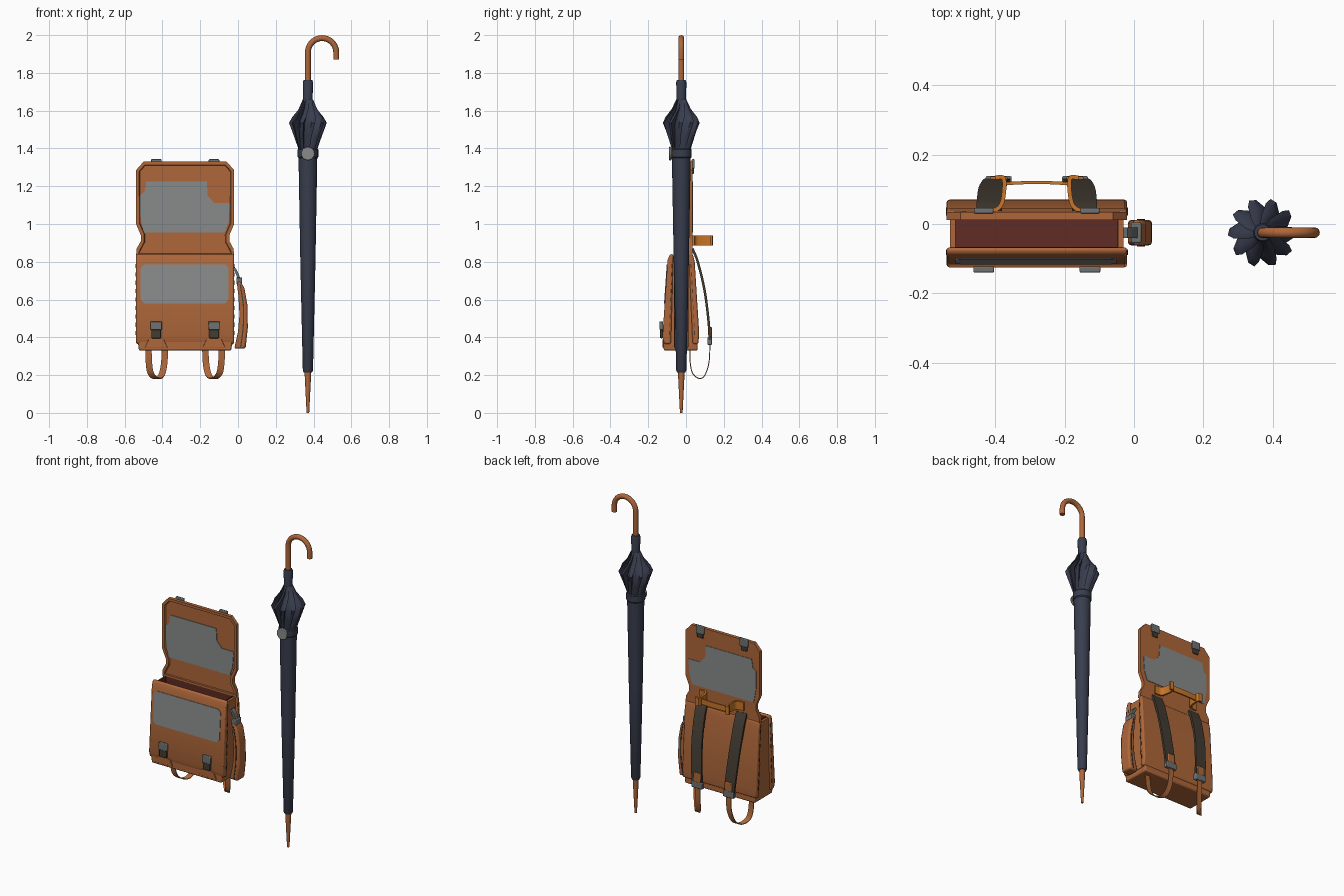
import bpy, bmesh, math
from mathutils import Vector

if "Cube" in bpy.data.objects:
    bpy.data.objects.remove(bpy.data.objects["Cube"])


def material(name, rgb):
    m = bpy.data.materials.new(name)
    m.use_nodes = True
    m.diffuse_color = (*rgb, 1)
    m.node_tree.nodes["Principled BSDF"].inputs["Base Color"].default_value = (*rgb, 1)
    return m


LEATHER = material("brown leather", (.42, .135, .042))
HANDLE = material("orange leather", (.58, .18, .022))
CLOTH = material("navy cloth", (.04, .047, .075))
PANEL = material("grey panel", (.25, .26, .26))
METAL = material("steel", (.16, .17, .17))
PAD = material("dark webbing", (.055, .045, .032))
LINING = material("dark red lining", (.12, .025, .018))
MID = -.28  # centre plane of the bag


def finish(name, bm, mat, bevel=0, smooth=True):
    bmesh.ops.recalc_face_normals(bm, faces=bm.faces)
    me = bpy.data.meshes.new(name)
    bm.to_mesh(me)
    bm.free()
    ob = bpy.data.objects.new(name, me)
    bpy.context.collection.objects.link(ob)
    me.materials.append(mat)
    if bevel:
        mod = ob.modifiers.new("Bevel", "BEVEL")
        mod.width, mod.segments, mod.limit_method = bevel, 2, "ANGLE"
    if smooth:
        bpy.ops.object.select_all(action="DESELECT")
        ob.select_set(True)
        bpy.context.view_layer.objects.active = ob
        bpy.ops.object.shade_smooth_by_angle(angle=math.radians(35))
    return ob


def extrude(name, pts, axis, a, b, mat, bevel=0, lean=0):
    """Push a flat outline from a to b along an axis; lean tilts it back with height."""
    bm = bmesh.new()
    def place(p, d):
        v = {"x": (d, *p), "y": (p[0], d, p[1]), "z": (*p, d)}[axis]
        return (v[0], v[1] + lean * v[2], v[2])
    rings = [[bm.verts.new(place(p, d)) for p in pts] for d in (a, b)]
    bm.faces.new(rings[0])
    bm.faces.new(rings[1])
    for i in range(len(pts)):
        j = (i + 1) % len(pts)
        bm.faces.new((rings[0][i], rings[0][j], rings[1][j], rings[1][i]))
    return finish(name, bm, mat, bevel)


def box(name, c, s, mat, bevel=.004):
    x, y, z = (v / 2 for v in s)
    pts = [(c[0] - x, c[2] - z), (c[0] + x, c[2] - z), (c[0] + x, c[2] + z), (c[0] - x, c[2] + z)]
    return extrude(name, pts, "y", c[1] - y, c[1] + y, mat, bevel)


def smooth_path(pts, n=5):
    p = [Vector(q) for q in pts]
    p = [2 * p[0] - p[1]] + p + [2 * p[-1] - p[-2]]
    out = []
    for a, b, c, d in zip(p, p[1:], p[2:], p[3:]):
        for k in range(n):
            t = k / n
            out.append(.5 * (2 * b + (c - a) * t + (2 * a - 5 * b + 4 * c - d) * t * t
                             + (3 * b - a - 3 * c + d) * t ** 3))
    return out + [p[-2]]


def ribbon(name, pts, width, thick, mat, side=(1, 0, 0)):
    path, w, bm, rings = smooth_path(pts), Vector(side) * width / 2, bmesh.new(), []
    for i, p in enumerate(path):
        tangent = path[min(i + 1, len(path) - 1)] - path[max(i - 1, 0)]
        n = w.cross(tangent).normalized() * thick / 2
        rings.append([bm.verts.new(p + q) for q in (w + n, w - n, -w - n, n - w)])
    for r, s in zip(rings, rings[1:]):
        for i in range(4):
            bm.faces.new((r[i], r[i - 1], s[i - 1], s[i]))
    bm.faces.new(rings[0])
    bm.faces.new(rings[-1])
    return finish(name, bm, mat)


def lathe(name, centre, rings, mat, blades=0):
    """Stack rings of (height, inner radius, outer radius, twist); blades make folded pleats."""
    bm, loops = bmesh.new(), []
    for z, r0, r1, twist in rings:
        loop = []
        for i in range(blades or 6):
            for f, t in ((0, 0), (.4, .45), (.8, .9), (1.12, 1)) if blades else ((k / 4, 0) for k in range(4)):
                a = twist + (i + f) * math.tau / (blades or 6)
                r = r0 + (r1 - r0) * t if r1 > r0 else r0
                if r1 == r0 and f > 1:
                    a -= .2 * math.tau / blades
                loop.append(bm.verts.new((centre[0] + r * math.cos(a), centre[1] + r * math.sin(a), z)))
        loops.append(loop)
    for a, b in zip(loops, loops[1:]):
        for i in range(len(a)):
            bm.faces.new((a[i - 1], a[i], b[i], b[i - 1]))
    bm.faces.new(loops[0])
    bm.faces.new(loops[-1])
    return finish(name, bm, mat)


# Bag shells, gussets and base
front = [(-.115, .365), (-.125, .40), (-.097, .81), (-.085, .84), (-.067, .84), (-.08, .365)]
back = [(.065, .365), (.07, .42), (.046, .8), (.036, .84), (.015, .84), (.035, .365)]
extrude("front_shell", front, "x", MID - .26, MID + .26, LEATHER, .008)
extrude("back_shell", back, "x", MID - .26, MID + .26, LEATHER, .008)
gusset = [(-.1, .36), (-.08, .825), (.025, .825), (.05, .36)]
for s in (-1, 1):
    extrude("gusset", gusset, "x", MID + s * .235, MID + s * .25, LEATHER)
    for y0, y1 in ((-.085, -.071), (.045, .024)):
        for k in range(9):
            t = (k + .5) / 9
            box("stitch", (MID + s * .26, y0 * 1.04 + (y1 - y0) * t, .40 + .4 * t), (.004, .004, .022), PAD, 0)
base = [(-.525, .33), (-.035, .33), (-.03, .385), (-.53, .385)]
extrude("base", base, "y", -.118, .062, LEATHER, .008)

# Open lining
bm = bmesh.new()
loops = [[bm.verts.new((x, y, z)) for x, y in ((-.514, a), (-.046, a), (-.046, b), (-.514, b))]
         for z, a, b in ((.4, -.077, .032), (.832, -.066, .014))]
bm.faces.new(loops[0])
for i in range(4):
    bm.faces.new((loops[0][i - 1], loops[0][i], loops[1][i], loops[1][i - 1]))
finish("lining", bm, LINING, smooth=False)

# Raised lid with a recessed inside
half = [(.26, .83), (.256, .87), (.234, .91), (.234, .94), (.26, 1.0), (.26, 1.285), (.22, 1.33)]
outline = [(MID + x, z) for x, z in half] + [(MID - x, z) for x, z in reversed(half)]
bm = bmesh.new()
face = bm.faces.new([bm.verts.new((x, .012, z)) for x, z in outline])
rear = bmesh.ops.extrude_face_region(bm, geom=[face], use_keep_orig=True)["geom"]
bmesh.ops.translate(bm, vec=(0, .022, 0), verts=[g for g in rear if isinstance(g, bmesh.types.BMVert)])
bmesh.ops.recalc_face_normals(bm, faces=bm.faces)
face = min(bm.faces, key=lambda f: f.calc_center_median().y)
bmesh.ops.inset_region(bm, faces=[face], thickness=.018)
bmesh.ops.inset_region(bm, faces=[face], thickness=.004, depth=-.008)
finish("lid", bm, LEATHER)
patch = [(-.50, .955), (-.07, .955), (-.05, 1.01), (-.042, 1.11), (-.125, 1.11), (-.16, 1.15), (-.165, 1.225),
         (-.485, 1.225), (-.495, 1.17), (-.518, 1.155), (-.518, 1.05)]
extrude("lid_panel_inside", patch, "y", .016, .022, PANEL)
extrude("lid_panel_outside", patch, "y", .032, .037, PANEL)

# Front panel plate
c = .018
plate = [(-.515 + c, .58), (-.05 - c, .58), (-.05, .58 + c), (-.05, .785 - c), (-.05 - c, .785),
         (-.515 + c, .785), (-.515, .785 - c), (-.515, .58 + c)]
extrude("front_panel", plate, "y", -.1556, -.148, PANEL, lean=.068)

# Parts that come in left and right pairs
for s in (-1, 1):
    def at(pts):
        return [(MID + s * x, y, z) for x, y, z in pts]
    bx = MID + s * .153
    box("front_buckle_strap", (bx, -.13, .425), (.052, .014, .06), PAD)
    box("front_buckle", (bx, -.131, .462), (.06, .018, .045), METAL)
    tab = [(bx - .06, .345), (bx + .06, .345), (bx + .04, .39), (bx - .04, .39)]
    extrude("front_tab", tab, "y", -.124, -.1, LEATHER, .003)
    box("lid_buckle", (bx, .038, 1.318), (.056, .016, .05), METAL)
    box("lid_buckle_strap", (bx, .036, 1.285), (.042, .012, .04), PAD)
    ribbon("shoulder_strap", at([(.137, .034, .87), (.137, .062, .80), (.132, .098, .65), (.12, .12, .48),
                                 (.11, .126, .37)]), .072, .013, PAD)
    box("strap_buckle", (MID + s * .11, .126, .38), (.075, .024, .04), METAL)
    box("strap_keeper", (MID + s * .11, .128, .425), (.05, .018, .06), LEATHER)
    ribbon("strap_loop", at([(.107, .127, .37), (.11, .122, .27), (.125, .10, .20), (.153, .07, .182),
                             (.182, .035, .21), (.192, .022, .27), (.194, .02, .34)]), .034, .005, LEATHER)
    ribbon("handle_bracket", at([(.155, .038, .912), (.115, .043, .912), (.098, .07, .912), (.095, .13, .912),
                                 (.12, .134, .912)]), .052, .012, HANDLE, (0, 0, 1))
ribbon("carry_handle", [(MID - .1, .116, .91), (MID, .12, .91), (MID + .1, .116, .91)], .034, .009, HANDLE, (0, 0, 1))

# Side pouch with seam and clip
pouch = [(-.02, .34), (.04, .34), (.052, .45), (.05, .57), (.034, .66), (.012, .7), (-.006, .69),
         (.002, .62), (.008, .52), (0, .43)]
extrude("side_pouch", pouch, "y", -.062, .012, LEATHER, .012)
seam = [(.014, -.025, .35), (.027, -.025, .45), (.028, -.025, .57), (.012, -.025, .68)]
ribbon("pouch_seam", seam, .079, .006, PAD, (0, 1, 0))
box("pouch_clip", (.006, -.025, .70), (.03, .06, .035), METAL)
ribbon("pouch_hook", [(-.025, -.025, .77), (-.008, -.025, .745), (.008, -.025, .70)], .03, .014, METAL, (0, 1, 0))

# Umbrella
U = (.37, -.025)
lathe("umbrella_tip", U, [(0, .007, .007, 0), (.1, .012, .012, 0), (.24, .019, .019, 0)], LEATHER)
lathe("folded_canopy", U, [(.215, .022, .022, 0), (.225, .027, .027, 0), (.8, .04, .04, 0),
                           (1.37, .05, .05, 0)], CLOTH)
lathe("canopy_band", U, [(1.35, .05, .05, 0), (1.356, .055, .055, 0), (1.394, .055, .055, 0),
                         (1.4, .05, .05, 0)], CLOTH)
lathe("canopy_flare", U, [(1.38, .042, .045, -.25), (1.46, .05, .072, -.12), (1.535, .055, .1, 0),
                          (1.565, .048, .085, .12), (1.61, .032, .05, .3), (1.66, .024, .027, .45)], CLOTH, 10)
lathe("canopy_collar", U, [(1.6, .03, .03, 0), (1.66, .025, .025, 0), (1.75, .027, .027, 0),
                           (1.762, .023, .023, 0)], CLOTH)
for name, r, y, d, mat in (("band_button", .036, -.09, .012, PANEL), ("button_backing", .03, -.08, .012, HANDLE)):
    disc = [(U[0] + r * math.cos(k * math.tau / 20), 1.373 + r * math.sin(k * math.tau / 20)) for k in range(20)]
    extrude(name, disc, "y", y, y + d, mat, .003)

# Hooked handle
cu = bpy.data.curves.new("umbrella_handle", "CURVE")
cu.dimensions, cu.bevel_depth, cu.bevel_resolution, cu.use_fill_caps = "3D", .0155, 4, True
arc = [math.pi * (1 - k / 16) for k in range(17)]
hook = [(U[0], 1.7), (U[0], 1.85)] + [(.445 + .075 * math.cos(a), 1.909 + .075 * math.sin(a)) for a in arc]
hook.append((.52, 1.87))
sp = cu.splines.new("POLY")
sp.points.add(len(hook) - 1)
for p, (x, z) in zip(sp.points, hook):
    p.co = (x, U[1], z, 1)
    sp.use_smooth = True
cu.materials.append(LEATHER)
bpy.context.collection.objects.link(bpy.data.objects.new("umbrella_handle", cu))
